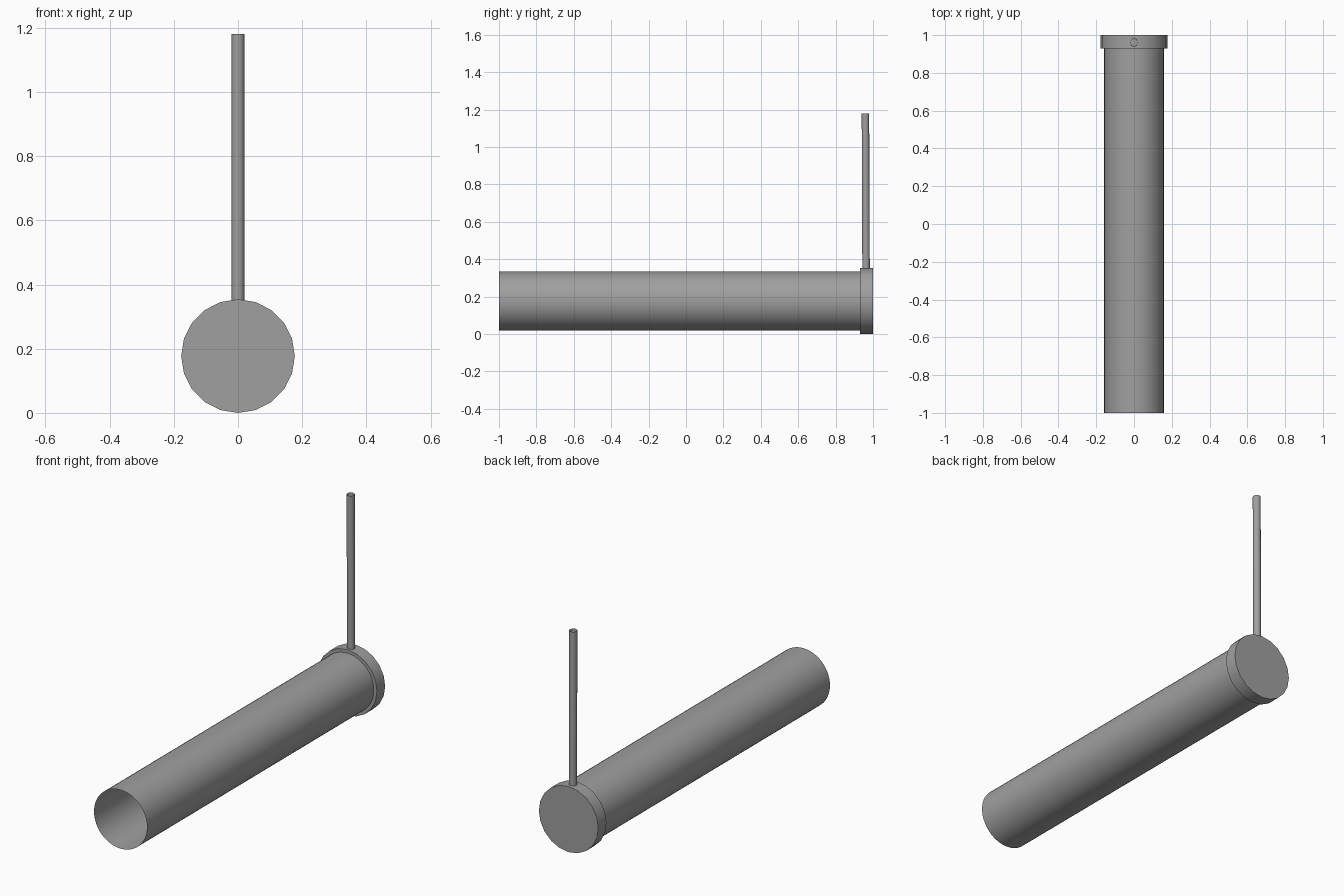
import bpy, math

cube = bpy.data.objects.get("Cube")
if cube:
    bpy.data.objects.remove(cube, do_unlink=True)

AXIS_Z = 0.177

grey = bpy.data.materials.new("plain grey")
grey.use_nodes = True
colour = (0.35, 0.35, 0.35, 1)
grey.diffuse_color = colour
grey.node_tree.nodes["Principled BSDF"].inputs["Base Color"].default_value = colour


def cylinder(name, radius, length, centre, tilt, sides, fill):
    """Smooth cylinder, tilted about x, with or without end faces."""
    bpy.ops.mesh.primitive_cylinder_add(
        vertices=sides, radius=radius, depth=length, end_fill_type=fill,
        location=centre, rotation=(tilt, 0, 0))
    part = bpy.context.object
    part.name = name
    part.data.materials.append(grey)
    bpy.ops.object.transform_apply(location=False, rotation=True, scale=True)
    bpy.ops.object.shade_smooth_by_angle(angle=math.radians(40))
    return part


# Long thin-walled pipe, open at the front
cylinder("main_pipe", 0.158, 1.935, (0, -0.0325, AXIS_Z), math.pi / 2, 48, 'NOTHING')

# Solid end cap closing the back
cylinder("end_cap", 0.177, 0.07, (0, 0.965, AXIS_Z), math.pi / 2, 20, 'NGON')

# Thin upright tube rising from the cap, open at the top
cylinder("upright_tube", 0.02, 0.84, (0, 0.961, 0.76), 0.004, 20, 'NOTHING')
